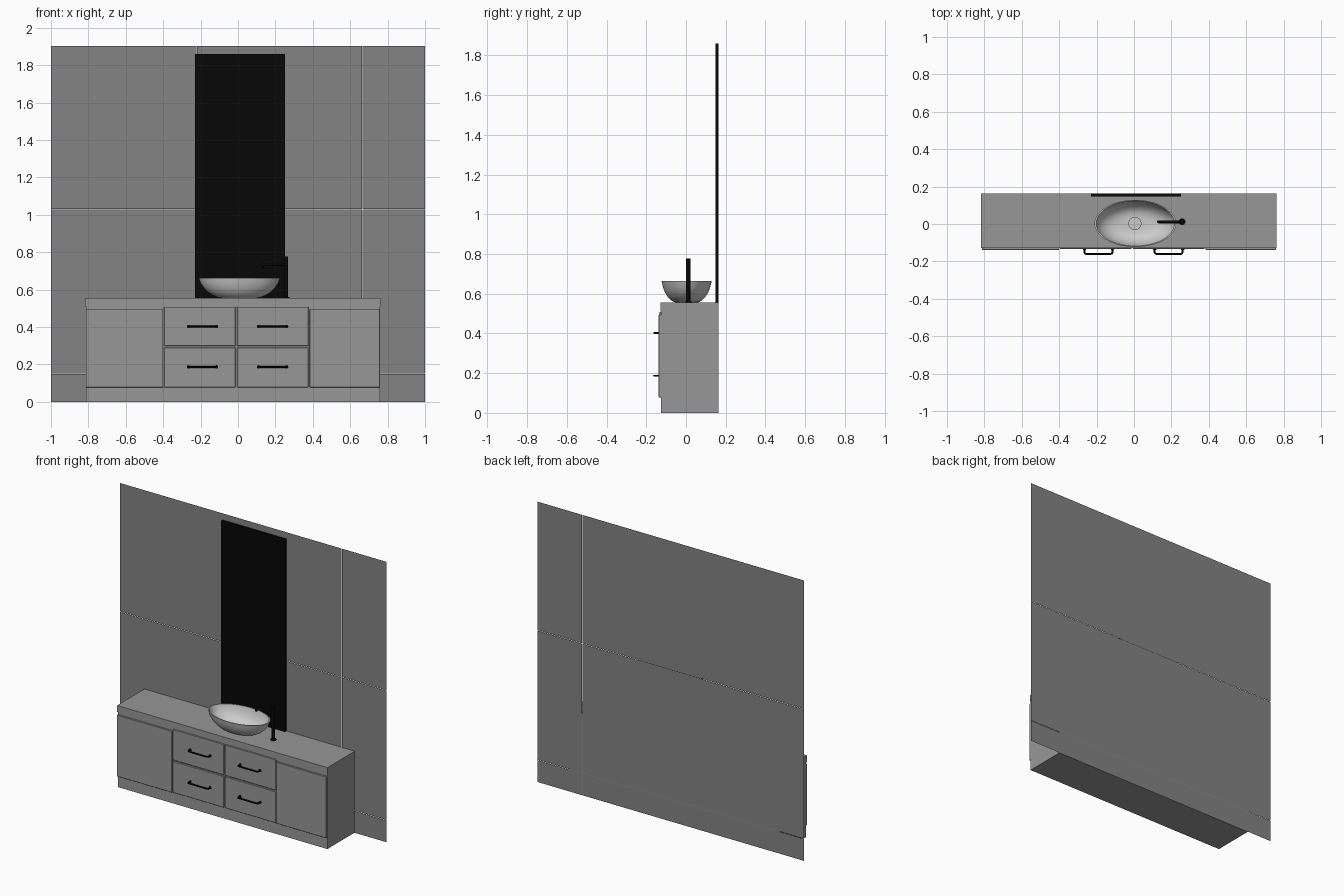
import bpy, bmesh, math
from mathutils import Vector

if "Cube" in bpy.data.objects:
    bpy.data.objects.remove(bpy.data.objects["Cube"])


def material(name, v):
    m = bpy.data.materials.new(name)
    m.diffuse_color = (v, v, v, 1)
    m.use_nodes = True
    m.node_tree.nodes["Principled BSDF"].inputs["Base Color"].default_value = m.diffuse_color
    return m


black = material("matte_black", 0.002)
stone = material("dark_stone", 0.23)
cabinet = material("cabinet_grey", 0.31)


def finish(name, bm, mat=None, smooth=False):
    bmesh.ops.recalc_face_normals(bm, faces=bm.faces)
    me = bpy.data.meshes.new(name)
    bm.to_mesh(me)
    bm.free()
    ob = bpy.data.objects.new(name, me)
    bpy.context.collection.objects.link(ob)
    if mat:
        me.materials.append(mat)
    if smooth:
        bpy.ops.object.select_all(action='DESELECT')
        ob.select_set(True)
        bpy.context.view_layer.objects.active = ob
        bpy.ops.object.shade_smooth_by_angle(angle=math.radians(40))
    return ob


def box(name, x, y, z, mat=None, bevel=0):
    bm = bmesh.new()
    bmesh.ops.create_cube(bm, size=1)
    for v in bm.verts:
        v.co = [a + (b - a) * (c + 0.5) for (a, b), c in zip((x, y, z), v.co)]
    if bevel:
        bmesh.ops.bevel(bm, geom=bm.edges[:], offset=bevel, segments=1, affect='EDGES')
    return finish(name, bm, mat)


def rod(name, x, y, z0, z1, r, mat=None, seg=24):
    bm = bmesh.new()
    bmesh.ops.create_cone(bm, cap_ends=True, segments=seg, radius1=r, radius2=r, depth=z1 - z0)
    bmesh.ops.translate(bm, verts=bm.verts, vec=(x, y, (z0 + z1) / 2))
    return finish(name, bm, mat, True)


def bent_tube(name, pts, r, bend, mat, sides=12, steps=5):
    """Sweep a circle along a polyline whose corners are rounded."""
    pts = [Vector(p) for p in pts]
    path = [pts[0]]
    for a, b, c in zip(pts, pts[1:], pts[2:]):
        p, q = b + (a - b).normalized() * bend, b + (c - b).normalized() * bend
        for i in range(steps + 1):
            t = i / steps
            path.append(p * (1 - t) ** 2 + b * 2 * t * (1 - t) + q * t * t)
    path.append(pts[-1])
    # normal of the plane the path lies in
    n = (pts[1] - pts[0]).cross(pts[2] - pts[1]).normalized()
    bm = bmesh.new()
    rings = []
    for i, p in enumerate(path):
        d = (path[min(i + 1, len(path) - 1)] - path[max(i - 1, 0)]).normalized()
        s = d.cross(n)
        rings.append([bm.verts.new(p + (n * math.cos(a) + s * math.sin(a)) * r)
                      for a in (2 * math.pi * k / sides for k in range(sides))])
    for r0, r1 in zip(rings, rings[1:]):
        for k in range(sides):
            j = (k + 1) % sides
            bm.faces.new((r0[k], r0[j], r1[j], r1[k]))
    bm.faces.new(rings[0])
    bm.faces.new(rings[-1])
    return finish(name, bm, mat, True)


# tiled back wall: flat panels with hairline gaps
WALL, GAP = 0.165, 0.001
xs, zs = [-1, -0.22, 0.664, 1], [0, 0.15, 1.03, 1.903]
bm = bmesh.new()
for i in range(3):
    for j in range(3):
        x0, x1 = xs[i] + GAP * (i > 0), xs[i + 1] - GAP * (i < 2)
        z0, z1 = zs[j] + GAP * (j > 0), zs[j + 1] - GAP * (j < 2)
        bm.faces.new([bm.verts.new((x, WALL, z))
                      for x, z in ((x0, z0), (x1, z0), (x1, z1), (x0, z1))])
finish("wall_tiles", bm, stone)

# cabinet, countertop and mirror
L, R, FRONT, BACK = -0.817, 0.762, -0.127, 0.163
box("cabinet_body", (L + 0.003, R - 0.003), (FRONT + 0.002, BACK), (0, 0.51), cabinet)
box("countertop", (L, R), (FRONT - 0.002, BACK), (0.51, 0.555), cabinet)
box("mirror", (-0.23, 0.25), (0.148, 0.163), (0.555, 1.86), black)

# side doors
box("door_left", (L + 0.003, -0.4), (-0.138, FRONT + 0.002), (0.078, 0.495), cabinet, 0.002)
box("door_right", (0.382, R - 0.003), (-0.138, FRONT + 0.002), (0.078, 0.495), cabinet, 0.002)

# four drawers with bar handles
for cx, x0, x1 in ((-0.19, -0.395, -0.013), (0.185, -0.005, 0.377)):
    for cz, z0, z1 in ((0.187, 0.078, 0.291), (0.403, 0.299, 0.508)):
        box("drawer_front", (x0, x1), (-0.134, FRONT + 0.002), (z0, z1), cabinet, 0.002)
        a, b = cx - 0.075, cx + 0.075
        bent_tube("drawer_handle", [(a, -0.132, cz), (a, -0.16, cz), (b, -0.16, cz), (b, -0.132, cz)],
                  0.005, 0.012, black)
        for x in (a, b):
            rose = rod("handle_rosette", 0, 0, -0.002, 0.002, 0.009, black)
            rose.rotation_euler.x = math.pi / 2
            rose.location = (x, -0.136, cz)

# oval vessel basin: profile of (scale, height), outside up then inside down
profile = [(0.42, 0), (0.52, 0.004), (0.64, 0.014), (0.76, 0.030), (0.87, 0.053), (0.95, 0.08),
           (1, 0.108), (0.96, 0.108), (0.91, 0.08), (0.83, 0.055), (0.72, 0.034),
           (0.6, 0.02), (0.46, 0.011), (0.3, 0.008)]
N = 64
bm = bmesh.new()
rings = [[bm.verts.new((0.007 + 0.218 * s * math.cos(2 * math.pi * k / N),
                        0.003 + 0.126 * s * math.sin(2 * math.pi * k / N), 0.555 + h))
          for k in range(N)] for s, h in profile]
for r0, r1 in zip(rings, rings[1:]):
    for k in range(N):
        j = (k + 1) % N
        bm.faces.new((r0[k], r0[j], r1[j], r1[k]))
bm.faces.new(rings[0])
bm.faces.new(rings[-1])
finish("basin", bm, smooth=True)
rod("drain_cover", 0.005, 0.003, 0.56, 0.574, 0.035, seg=32)

# tall tap with a side spout
TX, TY = 0.257, 0.012
rod("tap_base", TX, TY, 0.555, 0.562, 0.018, black)
rod("tap_post", TX, TY, 0.555, 0.778, 0.011, black)
bent_tube("tap_spout", [(TX, TY, 0.735), (0.13, TY, 0.735), (0.13, TY, 0.715)], 0.008, 0.01, black)
